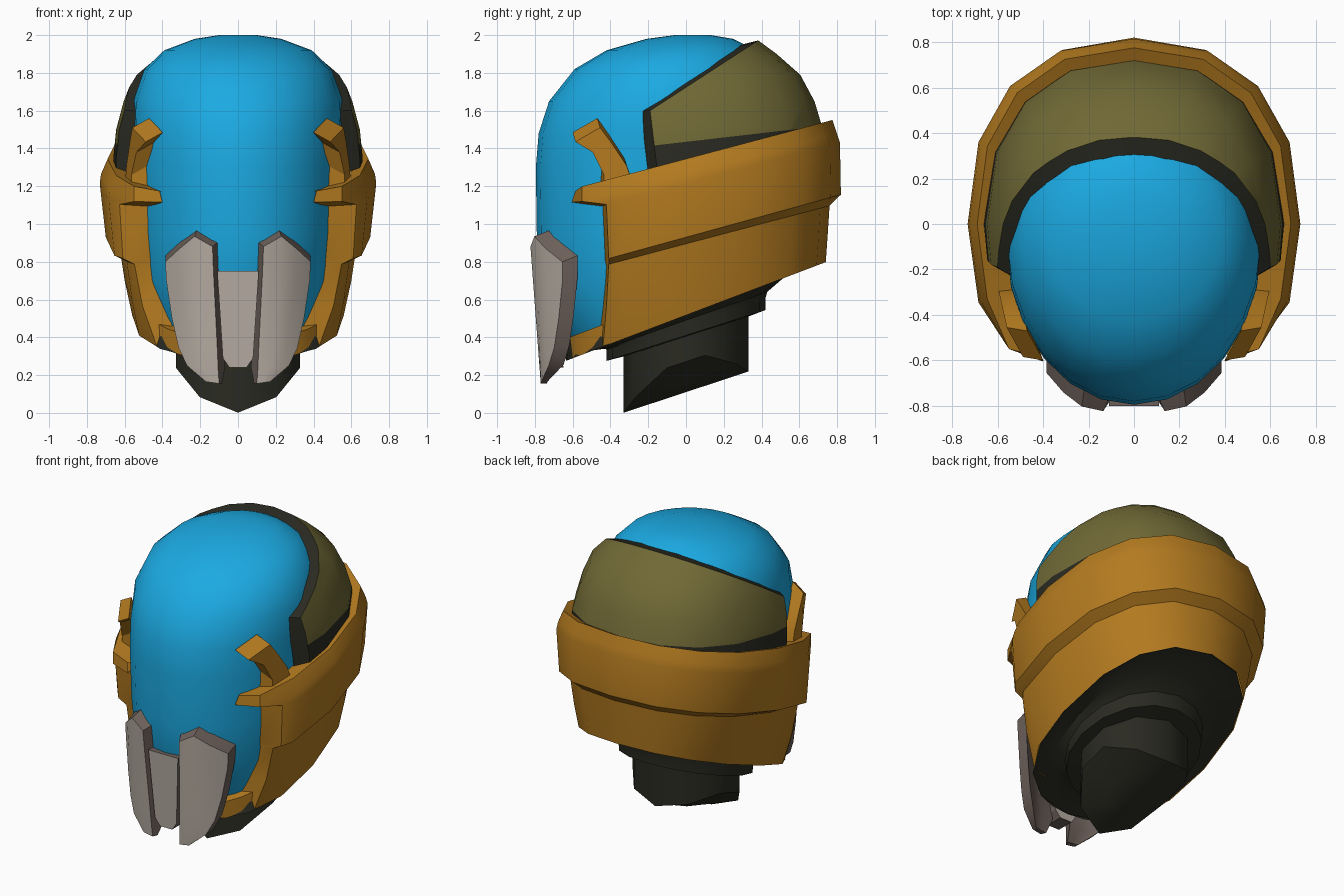
import bpy, bmesh, math
from mathutils import Vector

if "Cube" in bpy.data.objects:
    bpy.data.objects.remove(bpy.data.objects["Cube"])


def material(name, rgb):
    m = bpy.data.materials.new(name)
    m.diffuse_color = (*rgb, 1)
    m.use_nodes = True
    m.node_tree.nodes["Principled BSDF"].inputs["Base Color"].default_value = m.diffuse_color
    return m


BLUE = material("visor_blue", (0.011, 0.40, 0.76))
ORANGE = material("amber_orange", (0.45, 0.195, 0.014))
OLIVE = material("olive", (0.16, 0.14, 0.036))
DARK = material("near_black", (0.023, 0.023, 0.016))
GREY = material("warm_grey", (0.48, 0.425, 0.37))
EDGE = material("brown_grey_edge", (0.15, 0.115, 0.10))


def finish(name, bm, mats, angle=35, recalc=True):
    if recalc:
        bmesh.ops.recalc_face_normals(bm, faces=bm.faces[:])
    me = bpy.data.meshes.new(name)
    bm.to_mesh(me)
    bm.free()
    for m in mats:
        me.materials.append(m)
    ob = bpy.data.objects.new(name, me)
    bpy.context.collection.objects.link(ob)
    bpy.ops.object.select_all(action='DESELECT')
    ob.select_set(True)
    bpy.context.view_layer.objects.active = ob
    bpy.ops.object.shade_smooth_by_angle(angle=math.radians(angle))
    return ob


def skin(bm, rows, closed=False):
    """Join rows of points with quads."""
    vr = [[bm.verts.new(p) for p in r] for r in rows]
    n = len(vr[0])
    for a, b in zip(vr, vr[1:]):
        for i in range(n if closed else n - 1):
            j = (i + 1) % n
            bm.faces.new((a[i], a[j], b[j], b[i]))
    return vr


def cut(bm, co, no, clear=True):
    bmesh.ops.bisect_plane(bm, geom=bm.verts[:] + bm.edges[:] + bm.faces[:],
                           plane_co=co, plane_no=no, clear_outer=clear)


def oval(deg, z0, slope, rx, back, front, power=.85):
    """Point on a tilted, slightly squared oval; zero degrees is the back."""
    t = math.radians(deg)
    s, c = [math.copysign(abs(v) ** power, v) for v in (math.sin(t), math.cos(t))]
    y = c * (back if c > 0 else front)
    return Vector((rx * s, y, z0 + slope * y))


def dome(rings, n, power=1):
    """Stacked ovals: height, half width, front, back, widest place."""
    bm = bmesh.new()
    rows = []
    for z, rx, yf, yb, c in rings:
        rows.append([oval(360 * i / n, z, 0, rx, yb - c, c - yf, power)
                     + Vector((0, c, 0)) for i in range(n)])
    vr = skin(bm, rows, True)
    bm.faces.new(vr[0])
    bm.faces.new(vr[-1])
    bmesh.ops.recalc_face_normals(bm, faces=bm.faces[:])
    return bm


# Blue visor dome, trimmed along the slanted underside
visor = [(0.25, .38, -.5, .2, -.1), (0.5, .46, -.69, .3, -.1), (0.7, .52, -.77, .4, -.1),
         (0.95, .545, -.79, .5, -.1), (1.3, .56, -.795, .5, -.1), (1.48, .56, -.78, .5, -.1),
         (1.65, .555, -.725, .5, -.1), (1.82, .495, -.59, .46, -.08),
         (1.92, .39, -.42, .37, -.03), (1.98, .23, -.21, .25, .02), (2.0, .1, -.06, .13, .04)]
bm = dome(visor, 24)
cut(bm, (0, 0, .55), (0, .38, -1))
finish("visor_dome", bm, [BLUE], recalc=False)

# Olive rear shell with a dark rim sloping in to the visor and a dark lower band
shell = [(1.0, .66, -1.1, .73, 0), (1.35, .66, -1.1, .73, 0), (1.5, .645, -1.1, .725, 0),
         (1.65, .605, -1, .68, 0), (1.79, .55, -.9, .605, 0),
         (1.90, .445, -.7, .48, 0), (1.97, .345, -.5, .385, 0), (2.03, .15, -.2, .2, 0)]
bm = dome(shell, 16, .87)
top_co, top_no = Vector((0, -.19, 1.6)), Vector((0, -.65, 1))
front_co, front_no = Vector((0, -.19, 1.6)), Vector((0, -1, -.12))
low_co, low_no = Vector((0, -.2, 1.412)), Vector((0, -.115, 1))
cut(bm, top_co, top_no)
cut(bm, front_co, front_no)
cut(bm, (0, 0, 1.2), (0, .2, -1))
cut(bm, low_co, low_no, False)
for f in bm.faces:
    f.material_index = int((f.calc_center_median() - low_co).dot(low_no) < 0)
rim = [e for e in bm.edges if e.is_boundary and any(
    all(abs((v.co - co).dot(no)) < .001 for v in e.verts)
    for co, no in ((top_co, top_no), (front_co, front_no)))]
new = bmesh.ops.extrude_edge_only(bm, edges=rim)["geom"]
for g in new:
    if isinstance(g, bmesh.types.BMVert):
        centre = max(0, 1 - abs(g.co.x) / .63)
        g.co = (g.co.x * .86, g.co.y - .05 - .05 * centre, g.co.z - .025 * centre)
    elif isinstance(g, bmesh.types.BMFace):
        g.material_index = 1
finish("rear_shell", bm, [OLIVE, DARK], 30)

# Orange wrap-around band: height, slope, half width, back, front, end angle
band = [(1.31, .265, .55, .65, .66, 135),
        (1.345, .265, .69, .775, .75, 135),
        (1.265, .265, .725, .80, .76, 135),
        (1.215, .265, .732, .815, .78, 119),
        (0.93, .275, .70, .82, .80, 117),
        (0.895, .265, .63, .76, .80, 117),
        (0.70, .32, .60, .75, .74, 121),
        (0.517, .38, .56, .74, .64, 130)]
points = [(.41, -.575, 1.17), (.415, -.585, 1.175), (.40, -.605, 1.115)]
bm = bmesh.new()
rows = []
for k, (z0, s, rx, yb, yf, end) in enumerate(band):
    half = [oval(22.5 * i, z0, s, rx, yb, yf) for i in range(6)]
    tip = oval(end, z0, s, rx, yb, yf)
    tip.x *= .96
    if 0 < k < 3:
        tip = Vector((.55, -.55, z0 - s * .55))
    half += [tip, Vector(points[k]) if k < 3
             else Vector((tip.x * .74, tip.y * 1.05, tip.z - .01))]
    rows.append([Vector((-p.x, p.y, p.z)) for p in half[:0:-1]] + half)
skin(bm, rows)
finish("side_and_back_band", bm, [ORANGE])

# Chin strip, orange at the sides and dark in the middle
bm = bmesh.new()
angles = [127 + 10.6 * i for i in range(11)]
skin(bm, [[oval(a, *r) for a in angles] for r in
          [(.517, .38, .525, .7, .635), (.635, .38, .52, .7, .65),
           (.62, .38, .4, .5, .45)]])
for f in bm.faces:
    f.material_index = int(abs(f.calc_center_median().x) < .2)
finish("chin_strip", bm, [ORANGE, DARK])

# Dark underside with stepped collar
bm = bmesh.new()
steps = [(.60, .38, .54, .70, .60), (.519, .38, .555, .735, .634),
         (.525, .38, .45, .53, .52), (.49, .35, .42, .43, .43, 1),
         (.47, .32, .42, .42, .42, 1), (.41, .32, .415, .42, .42, 1),
         (.40, .32, .25, .25, .25, 1)]
skin(bm, [[oval(22.5 * i, *r) for i in range(16)] for r in steps], True)
finish("underside_and_collar", bm, [DARK])

# Ten-sided neck with a saddle-shaped lower end
bm = bmesh.new()
rows = [[oval(36 * i, .43, .32, .345, .33, .33, 1) for i in range(10)]]
for k in (1.0, .5):
    row = [oval(36 * i, 0, 0, .345 * k, .33 * k, .33 * k, 1) for i in range(10)]
    rows.append([(p.x, p.y, max(0, .11 + .33 * p.y + 1.5 * p.x ** 2)) for p in row])
vr = skin(bm, rows, True)
c = bm.verts.new((0, 0, .11))
for i in range(10):
    bm.faces.new((vr[-1][i], vr[-1][(i + 1) % 10], c))
finish("neck", bm, [DARK], 50)


# Flat outline extruded from its front points to its back points
def slab(name, front, back, mats, side=0):
    bm = bmesh.new()
    a = [bm.verts.new(p) for p in front]
    b = [bm.verts.new(p) for p in back]
    n = len(a)
    bm.faces.new(a)
    bm.faces.new(b[::-1])
    for i in range(n):
        f = bm.faces.new((a[i], b[i], b[(i + 1) % n], a[(i + 1) % n]))
        f.material_index = side
    finish(name, bm, mats, 30)


def plate_y(x, z):
    return -.825 + 2.5 * max(0, x - .13) ** 2 + .075 * (.9 - z)


def tab_x(y):
    d = y + .47
    return .56 + d * (.22 if d > 0 else .55)


# Grey cheek plates, built as curved strips, and orange brow tabs on both sides
inner = [(.135, .88), (.13, .75), (.12, .55), (.11, .35), (.105, .23), (.10, .155)]
outer = [(.385, .80), (.38, .70), (.35, .50), (.315, .345), (.27, .25), (.17, .165)]
tab = [(-.60, 1.485), (-.47, 1.56), (-.41, 1.48), (-.33, 1.36),
       (-.29, 1.24), (-.45, 1.19), (-.45, 1.31), (-.51, 1.43)]
for s, side in ((1, "right"), (-1, "left")):
    bm = bmesh.new()
    grids = []
    for thick in (0, .08):
        rows = []
        for k, ((xa, za), (xb, zb)) in enumerate(zip(inner, outer)):
            row = []
            depth = thick * (.4 if k == 5 else 1)
            for i, u in enumerate((0, .38, .7, 1)):
                x, z = xa + (xb - xa) * u, za + (zb - za) * u
                if k == 0:
                    z += (0, .085, .045, 0)[i]
                y = plate_y(x, z) + depth
                rise = .4 * depth * (1 - k / 5)
                row.append((s * (x - depth * (.45, .15, 0, 0)[i]), y, z + rise))
            rows.append(row)
        grids.append(skin(bm, rows))
        if thick:
            for f in bm.faces[-15:] if hasattr(bm.faces, "ensure_lookup_table") and \
                    not bm.faces.ensure_lookup_table() else []:
                f.material_index = 1

    def border(g):
        return (g[0] + [r[-1] for r in g[1:]] + g[-1][-2::-1]
                + [r[0] for r in g[-2:0:-1]])
    a, b = border(grids[0]), border(grids[1])
    for i in range(len(a)):
        j = (i + 1) % len(a)
        bm.faces.new((a[i], a[j], b[j], b[i])).material_index = 1
    finish(side + "_cheek_plate", bm, [GREY, EDGE])

    out = [(s * tab_x(y), y + .015, z - .05) for y, z in tab]
    inn = [(s * (tab_x(y) - .09), y, z) for y, z in tab]
    slab(side + "_brow_tab", out, inn, [ORANGE])

# Grey centre mouth plate
mouth = [(-.11, .75), (.11, .75), (.08, .29), (.045, .24), (-.045, .24), (-.08, .29)]
slab("mouth_plate", [(x, -.80 + .06 * (.75 - z), z) for x, z in mouth],
     [(x, -.70 + .1 * (.75 - z), z) for x, z in mouth], [GREY, EDGE], 1)
